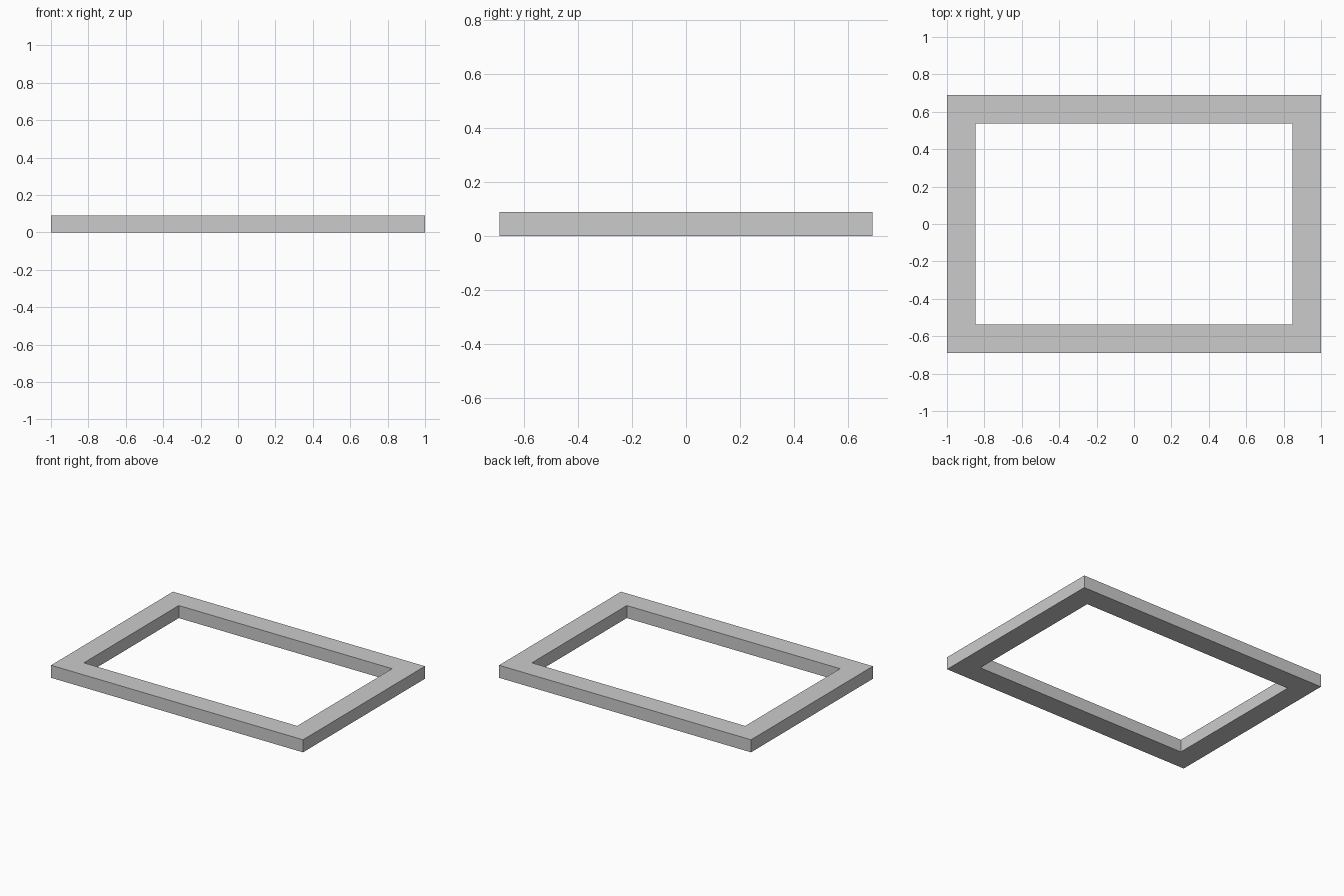
import bpy, bmesh

if "Cube" in bpy.data.objects:
    bpy.data.objects.remove(bpy.data.objects["Cube"])

OUTER = (1.0, 0.691)
BORDER = 0.153
HEIGHT = 0.09


def rect(bm, hx, hy, z):
    """Four corner vertices of a centred rectangle."""
    return [bm.verts.new((sx * hx, sy * hy, z))
            for sx, sy in ((-1, -1), (1, -1), (1, 1), (-1, 1))]


# Flat rectangular frame: mitred bottom ring, extruded up
bm = bmesh.new()
outer = rect(bm, *OUTER, 0)
inner = rect(bm, OUTER[0] - BORDER, OUTER[1] - BORDER, 0)
for i in range(4):
    j = (i + 1) % 4
    bm.faces.new((outer[i], outer[j], inner[j], inner[i]))
ring = bmesh.ops.extrude_face_region(bm, geom=bm.faces[:], use_keep_orig=True)
top = [g for g in ring["geom"] if isinstance(g, bmesh.types.BMVert)]
bmesh.ops.translate(bm, verts=top, vec=(0, 0, HEIGHT))
bmesh.ops.recalc_face_normals(bm, faces=bm.faces[:])

mesh = bpy.data.meshes.new("rectangular_frame")
bm.to_mesh(mesh)
bm.free()
frame = bpy.data.objects.new("rectangular_frame", mesh)
bpy.context.collection.objects.link(frame)
